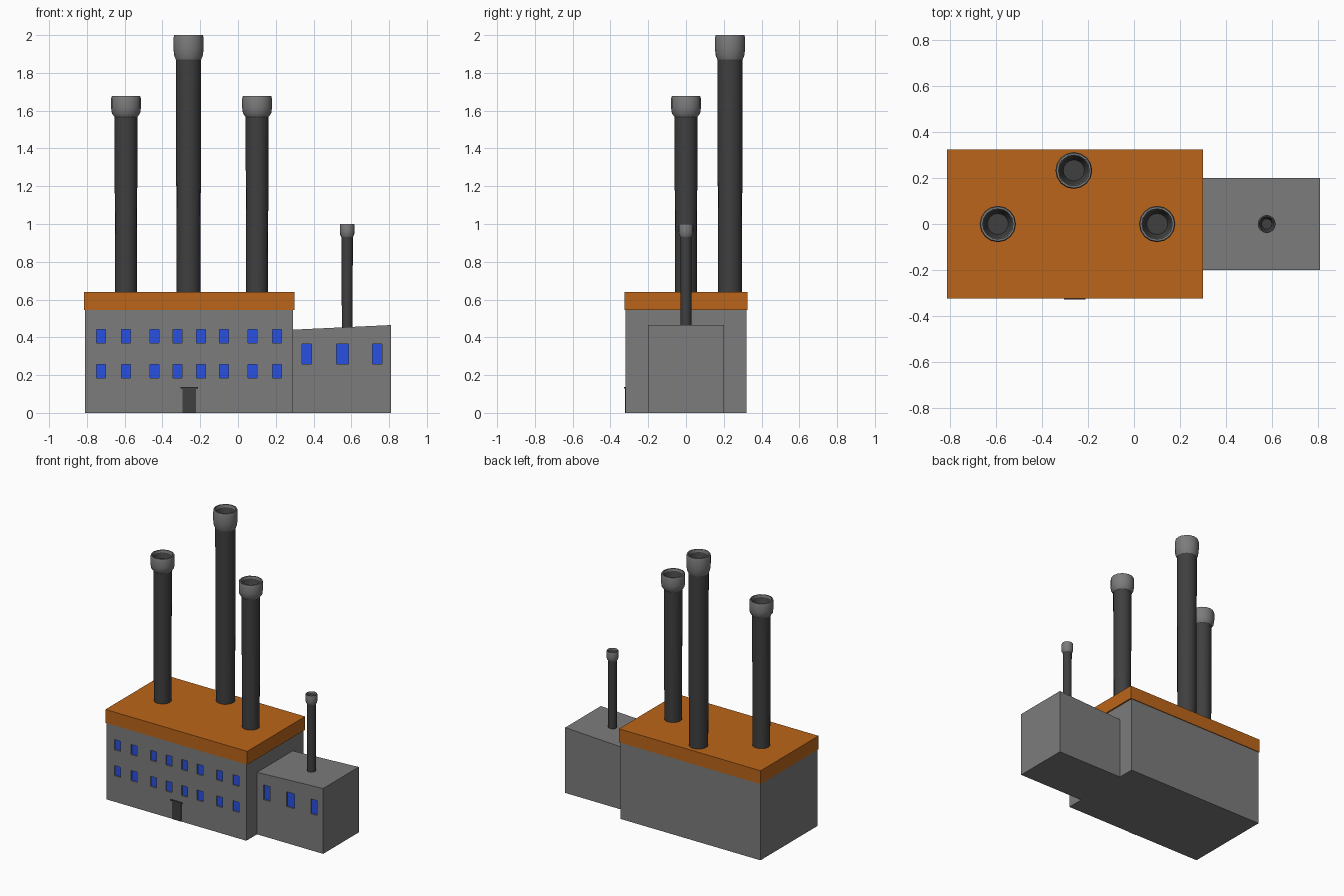
import bpy, bmesh, math
from mathutils import Matrix, Vector

if "Cube" in bpy.data.objects:
    bpy.data.objects.remove(bpy.data.objects["Cube"])


def material(name, r, g, b):
    m = bpy.data.materials.new(name)
    m.diffuse_color = (r, g, b, 1)
    m.use_nodes = True
    m.node_tree.nodes["Principled BSDF"].inputs["Base Color"].default_value = m.diffuse_color
    return m


WALL = material("wall_grey", 0.2, 0.2, 0.2)
DARK = material("dark_grey", 0.05, 0.05, 0.05)
ORANGE = material("roof_orange", 0.5, 0.13, 0.01)
BLUE = material("window_blue", 0.02, 0.08, 0.75)


def finish(name, bm, mat):
    bmesh.ops.recalc_face_normals(bm, faces=bm.faces)
    me = bpy.data.meshes.new(name)
    bm.to_mesh(me)
    bm.free()
    me.materials.append(mat)
    ob = bpy.data.objects.new(name, me)
    bpy.context.collection.objects.link(ob)
    return ob


def boxes(name, spans, mat):
    """One object made of boxes given as (x0, x1, y0, y1, z0, z1)."""
    bm = bmesh.new()
    for x0, x1, y0, y1, z0, z1 in spans:
        mid = Vector((x0 + x1, y0 + y1, z0 + z1)) / 2
        size = Matrix.Diagonal((x1 - x0, y1 - y0, z1 - z0, 1))
        bmesh.ops.create_cube(bm, size=1, matrix=Matrix.Translation(mid) @ size)
    return finish(name, bm, mat)


def activate(ob):
    bpy.ops.object.select_all(action='DESELECT')
    ob.select_set(True)
    bpy.context.view_layer.objects.active = ob


def add_windows(name, wall, front, openings):
    """Recess (x, width, z0, z1) openings in a wall and fit blue panes."""
    def spans(y0, y1, grow):
        return [(x - w / 2 - grow, x + w / 2 + grow, y0, y1, z0 - grow, z1 + grow)
                for x, w, z0, z1 in openings]
    cutter = boxes(name + "_cutter", spans(front - 0.02, front + 0.012, 0), WALL)
    cutter.hide_render = True
    mod = wall.modifiers.new("window_recesses", 'BOOLEAN')
    mod.operation = 'DIFFERENCE'
    mod.solver = 'EXACT'
    mod.object = cutter
    activate(wall)
    bpy.ops.object.modifier_apply(modifier=mod.name)
    bpy.data.objects.remove(cutter)
    boxes(name, spans(front + 0.010, front + 0.016, 0.002), BLUE)


def lathe(name, x, y, profile, mat, sides=16):
    bm = bmesh.new()
    rings = []
    for r, z in profile:
        rings.append([bm.verts.new((x + r * math.cos(2 * math.pi * i / sides),
                                    y + r * math.sin(2 * math.pi * i / sides), z))
                      for i in range(sides)])
    for a, b in zip(rings, rings[1:]):
        for i in range(sides):
            j = (i + 1) % sides
            bm.faces.new((a[i], a[j], b[j], b[i]))
    bm.faces.new(rings[0])
    bm.faces.new(rings[-1])
    ob = finish(name, bm, mat)
    activate(ob)
    bpy.ops.object.shade_smooth_by_angle(angle=math.radians(35))


def chimney(name, x, y, base, top, r, cap_r, cap_h):
    # Shaft widening a touch towards the top
    neck = top - cap_h
    lathe(name + "_shaft", x, y,
          [(r * 0.94, base), (r, neck - 0.15 * cap_h), (r, neck + 0.1 * cap_h)], DARK)
    # Flared collar
    lathe(name + "_cap", x, y,
          [(r, neck), (cap_r * 0.95, neck + 0.18 * cap_h), (cap_r, neck + 0.45 * cap_h),
           (cap_r, top - 0.13 * cap_h), (cap_r * 0.95, top), (cap_r * 0.84, top),
           (cap_r * 0.8, top - 0.15 * cap_h)], WALL)
    # Dark sunken mouth
    lathe(name + "_mouth", x, y,
          [(cap_r * 0.86, top + 0.001), (cap_r * 0.78, top - 0.2 * cap_h),
           (cap_r * 0.58, top - 0.5 * cap_h)], DARK, 16)


def open_top(name):
    """Remove the flat lids left over a hollow cap or mouth."""
    me = bpy.data.objects[name].data
    bm = bmesh.new()
    bm.from_mesh(me)
    lids = sorted((f for f in bm.faces if len(f.verts) > 4),
                  key=lambda f: f.calc_center_median().z)
    bmesh.ops.delete(bm, geom=lids if name.endswith("_cap") else lids[-1:], context='FACES_ONLY')
    if name.endswith("_mouth"):
        bmesh.ops.reverse_faces(bm, faces=bm.faces)
    bm.to_mesh(me)
    bm.free()


# Main hall with two rows of windows
hall = boxes("main_hall", [(-0.81, 0.29, -0.32, 0.32, 0, 0.56)], WALL)
columns = (-0.725, -0.593, -0.442, -0.32, -0.197, -0.074, 0.077, 0.207)
add_windows("hall_windows", hall, -0.32,
            [(x, 0.048, z, z + 0.072) for x in columns for z in (0.185, 0.37)])

# Orange roof slab
boxes("roof", [(-0.815, 0.30, -0.325, 0.325, 0.545, 0.64)], ORANGE)

# Side annex with a gently sloping top
annex = boxes("annex", [(0.28, 0.81, -0.2, 0.2, 0, 0.465)], WALL)
for v in annex.data.vertices:
    if v.co.z > 0.1 and v.co.x < 0.5:
        v.co.z = 0.44
add_windows("annex_windows", annex, -0.2,
            [(0.365, 0.05, 0.26, 0.365), (0.553, 0.063, 0.26, 0.365), (0.738, 0.05, 0.26, 0.365)])

# Door and lintel
boxes("door", [(-0.293, -0.222, -0.323, -0.31, 0, 0.132)], DARK)
boxes("door_lintel", [(-0.304, -0.212, -0.328, -0.31, 0.13, 0.137)], DARK)

# Chimneys
stacks = {"left_chimney": (-0.593, 0, 0.6, 1.677, 0.061, 0.079, 0.11),
          "tall_chimney": (-0.262, 0.233, 0.6, 2.0, 0.067, 0.08, 0.13),
          "right_chimney": (0.101, 0, 0.6, 1.677, 0.061, 0.079, 0.11),
          "annex_chimney": (0.578, 0, 0.42, 1.0, 0.03, 0.039, 0.07)}
for label, spec in stacks.items():
    chimney(label, *spec)
    open_top(label + "_cap")
    open_top(label + "_mouth")
